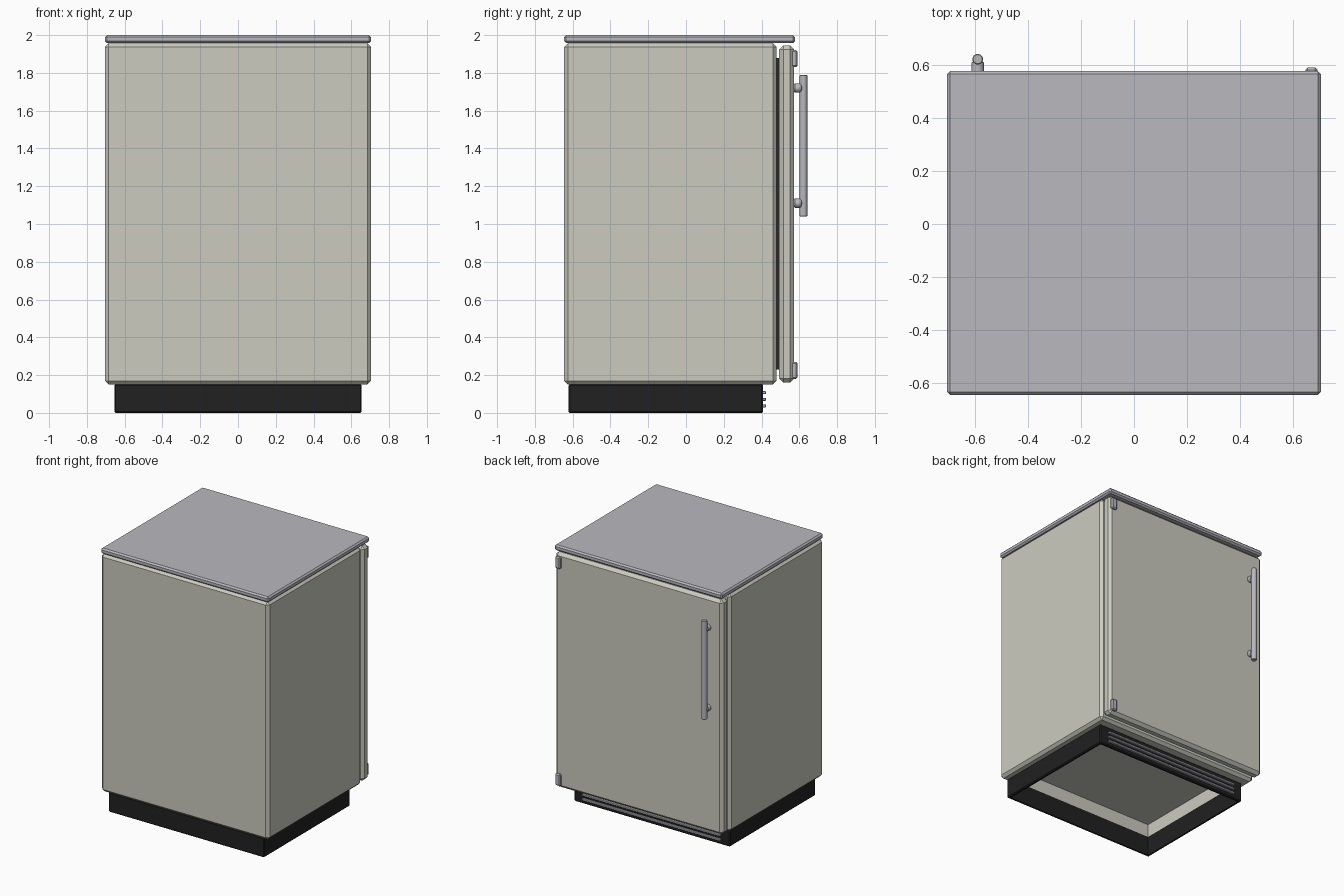
import bpy, bmesh
from mathutils import Matrix, Vector

if "Cube" in bpy.data.objects:
    bpy.data.objects.remove(bpy.data.objects["Cube"], do_unlink=True)


def material(name, rgb):
    mat = bpy.data.materials.new(name)
    mat.use_nodes = True
    mat.diffuse_color = (*rgb, 1)
    mat.node_tree.nodes["Principled BSDF"].inputs["Base Color"].default_value = (*rgb, 1)
    return mat


CREAM = material("cream enamel", (0.60, 0.60, 0.53))
STEEL = material("grey steel", (0.48, 0.48, 0.52))
BLACK = material("black plastic", (0.015, 0.015, 0.015))
RUBBER = material("dark rubber", (0.022, 0.022, 0.022))


def finish(name, bm, mat):
    mesh = bpy.data.meshes.new(name)
    bm.to_mesh(mesh)
    bm.free()
    mesh.materials.append(mat)
    obj = bpy.data.objects.new(name, mesh)
    bpy.context.collection.objects.link(obj)
    return obj


def box_mesh(x, y, z, chamfer=0):
    """Chamfered box from (low, high) ranges on each axis."""
    bm = bmesh.new()
    bmesh.ops.create_cube(bm, size=1)
    for v in bm.verts:
        v.co = Vector([lo + (c + 0.5) * (hi - lo) for c, (lo, hi) in zip(v.co, (x, y, z))])
    if chamfer:
        bmesh.ops.bevel(bm, geom=bm.edges[:], offset=chamfer, segments=1, affect='EDGES')
    bm.normal_update()
    return bm


def box(name, mat, x, y, z, chamfer=0):
    return finish(name, box_mesh(x, y, z, chamfer), mat)


def recess_below(bm, x, y, depth, open_top=False):
    """Sink a rectangular hollow into the underside, or cut right through."""
    floor = min(bm.faces, key=lambda f: f.normal.z)
    mid = floor.calc_center_median()
    bmesh.ops.inset_individual(bm, faces=[floor], thickness=0.01)
    for v in floor.verts:
        v.co.x = x[v.co.x > mid.x]
        v.co.y = y[v.co.y > mid.y]
    ceiling = bmesh.ops.extrude_discrete_faces(bm, faces=[floor])["faces"][0]
    bmesh.ops.translate(bm, verts=ceiling.verts[:], vec=(0, 0, depth))
    if open_top:
        bm.normal_update()
        top = max(bm.faces, key=lambda f: f.normal.z)
        bmesh.ops.delete(bm, geom=[ceiling, top], context='FACES')


def rod(name, mat, start, end, radius, chamfer, sides=24):
    """Cylinder with chamfered rims between two points."""
    start, end = Vector(start), Vector(end)
    axis = end - start
    bm = bmesh.new()
    bmesh.ops.create_cone(bm, cap_ends=True, segments=sides, radius1=radius,
                          radius2=radius, depth=axis.length)
    rims = [e for e in bm.edges if abs(e.verts[0].co.z - e.verts[1].co.z) < 1e-5]
    bmesh.ops.bevel(bm, geom=rims, offset=chamfer, segments=1, affect='EDGES')
    turn = axis.to_track_quat('Z', 'Y').to_matrix().to_4x4()
    bmesh.ops.transform(bm, matrix=Matrix.Translation((start + end) / 2) @ turn, verts=bm.verts[:])
    obj = finish(name, bm, mat)
    bpy.ops.object.select_all(action='DESELECT')
    obj.select_set(True)
    bpy.context.view_layer.objects.active = obj
    bpy.ops.object.shade_smooth_by_angle(angle=0.6)
    return obj


# Cabinet with a hollow underside, and the open plinth frame below it
WIDE = (-0.705, 0.705)
HOLLOW = ((-0.635, 0.635), (-0.602, 0.388))
cabinet = box_mesh(WIDE, (-0.645, 0.48), (0.15, 1.957), 0.02)
recess_below(cabinet, *HOLLOW, 0.1)
finish("cabinet", cabinet, CREAM)

plinth = box_mesh((-0.655, 0.655), (-0.622, 0.408), (0, 0.152), 0.007)
recess_below(plinth, *HOLLOW, 0.15, open_top=True)
finish("plinth", plinth, BLACK)

# Worktop, door and its seal
box("worktop", STEEL, WIDE, (-0.645, 0.577), (1.957, 2.0), 0.011)
box("door", CREAM, WIDE, (0.493, 0.573), (0.16, 1.945), 0.022)
box("door_seal", RUBBER, (-0.64, 0.64), (0.475, 0.498), (0.23, 1.88))

# Hinge covers on the door's +x edge
for name, z in (("lower_hinge", 0.225), ("upper_hinge", 1.875)):
    box(name, STEEL, (0.647, 0.692), (0.553, 0.59), (z - 0.045, z + 0.045), 0.008)

# Bar handle on two posts
HANDLE_X = -0.59
rod("handle_bar", STEEL, (HANDLE_X, 0.622, 1.04), (HANDLE_X, 0.622, 1.79), 0.02, 0.003)
for name, z in (("lower_handle_post", 1.11), ("upper_handle_post", 1.72)):
    rod(name, STEEL, (HANDLE_X, 0.57, z), (HANDLE_X, 0.615, z), 0.024, 0.006)

# Vent slats across the plinth under the door
for i in range(3):
    z = 0.037 + i * 0.035
    box(f"vent_slat_{i + 1}", STEEL, (-0.58, 0.58), (0.4, 0.424), (z - 0.008, z + 0.008), 0.003)
